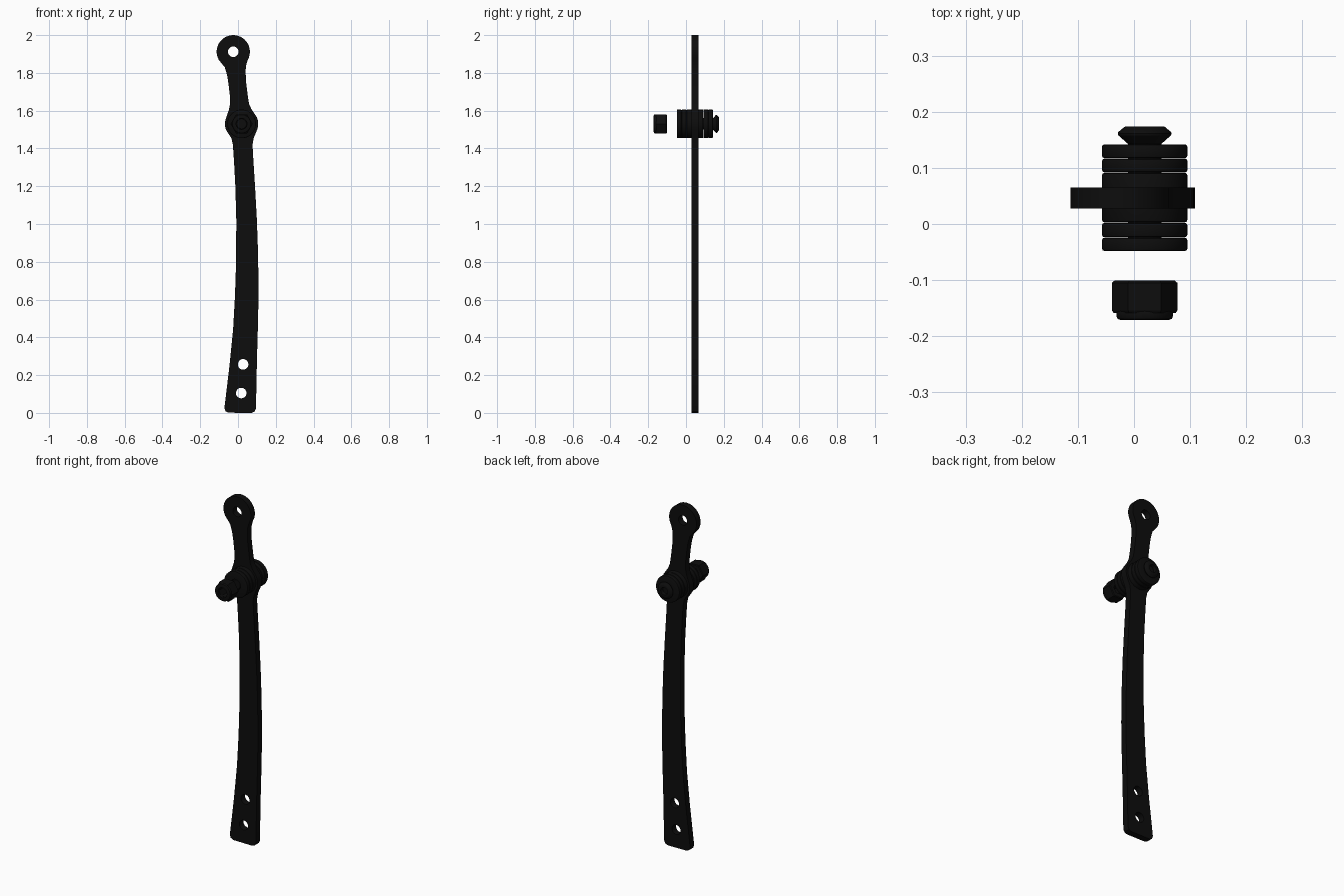
import bpy, bmesh, math

if "Cube" in bpy.data.objects:
    bpy.data.objects.remove(bpy.data.objects["Cube"])

CX, CZ = 0.019, 1.53          # pivot axis
PLATE_Y, PLATE_T = 0.0465, 0.037

black = bpy.data.materials.new("black_metal")
black.diffuse_color = (0.004, 0.004, 0.004, 1)
black.use_nodes = True
black.node_tree.nodes["Principled BSDF"].inputs["Base Color"].default_value = black.diffuse_color


def finish(ob):
    ob.data.materials.clear()
    ob.data.materials.append(black)
    bpy.ops.object.select_all(action='DESELECT')
    ob.select_set(True)
    bpy.context.view_layer.objects.active = ob
    bm = bmesh.new()
    bm.from_mesh(ob.data)
    bmesh.ops.remove_doubles(bm, verts=bm.verts, dist=0.0001)
    bmesh.ops.recalc_face_normals(bm, faces=bm.faces)
    bm.to_mesh(ob.data)
    bm.free()
    bpy.ops.object.shade_smooth_by_angle(angle=math.radians(30))


def arc(cx, cz, r, a0, a1, n):
    return [(cx + r * math.cos(math.radians(a0 + (a1 - a0) * i / n)),
             cz + r * math.sin(math.radians(a0 + (a1 - a0) * i / n))) for i in range(n + 1)]


def lathe(name, rings, closed):
    """Rings are (radius, y, sides); all share one side count. closed joins last to first."""
    n = rings[0][2]
    bm = bmesh.new()
    loops = []
    for r, y, _ in rings:
        loops.append([bm.verts.new((CX + r * math.cos(2 * math.pi * k / n), y,
                                    CZ + r * math.sin(2 * math.pi * k / n))) for k in range(n)])
    pairs = list(zip(loops, loops[1:])) + ([(loops[-1], loops[0])] if closed else [])
    for a, b in pairs:
        for k in range(n):
            bm.faces.new((a[k], a[(k + 1) % n], b[(k + 1) % n], b[k]))
    if not closed:
        bm.faces.new(loops[0])
        bm.faces.new(loops[-1])
    me = bpy.data.meshes.new(name)
    bm.to_mesh(me)
    bm.free()
    ob = bpy.data.objects.new(name, me)
    bpy.context.collection.objects.link(ob)
    finish(ob)
    return ob


def washer(name, y0, y1, r=0.076, hole=0.031, b=0.004):
    lathe(name, [(hole, y0, 48), (r - b, y0, 48), (r - b * .3, y0 + b * .3, 48), (r, y0 + b, 48),
                 (r, y1 - b, 48), (r - b * .3, y1 - b * .3, 48), (r - b, y1, 48), (hole, y1, 48)], True)


# Lever plate: outline anticlockwise, with bolt holes
outline = [(-0.072, 0.025), (-0.066, 0.009), (-0.05, 0.001), (0.072, 0.0), (0.088, 0.007), (0.095, 0.022),
           (0.1, 0.27), (0.106, 0.48), (0.109, 0.65), (0.106, 0.85), (0.1, 1.02), (0.09, 1.2),
           (0.08, 1.36), (0.077, 1.42), (0.083, 1.455)]
outline += arc(CX, CZ, 0.088, -25, 25, 6)
outline += [(0.07, 1.61), (0.059, 1.635), (0.053, 1.67), (0.043, 1.75), (0.04, 1.81), (0.043, 1.84)]
outline += arc(-0.025, 1.912, 0.088, -30, 210, 28)
outline += [(-0.07, 1.83), (-0.058, 1.79), (-0.05, 1.74), (-0.042, 1.67), (-0.042, 1.635), (-0.048, 1.605)]
outline += arc(CX, CZ, 0.088, 155, 205, 6)
outline += [(-0.035, 1.455), (-0.027, 1.42), (-0.021, 1.33), (-0.014, 1.2), (-0.009, 1.02),
            (-0.01, 0.8), (-0.016, 0.62), (-0.026, 0.44), (-0.045, 0.25)]
loops = [outline] + [arc(x, z, r, 0, -345, 23) for x, z, r in
                     ((-0.025, 1.912, 0.028), (CX, CZ, 0.031), (0.027, 0.257, 0.028), (0.017, 0.105, 0.028))]
cu = bpy.data.curves.new("lever_plate", 'CURVE')
cu.dimensions = '2D'
cu.fill_mode = 'BOTH'
cu.extrude = PLATE_T / 2
for pts in loops:
    sp = cu.splines.new('POLY')
    sp.points.add(len(pts) - 1)
    for p, (x, z) in zip(sp.points, pts):
        p.co = (x, z, 0, 1)
    sp.use_cyclic_u = True
plate = bpy.data.objects.new("lever_plate", cu)
bpy.context.collection.objects.link(plate)
plate.rotation_euler = (math.pi / 2, 0, 0)
plate.location = (0, PLATE_Y, 0)
plate.select_set(True)
bpy.context.view_layer.objects.active = plate
bpy.ops.object.convert(target='MESH')
finish(bpy.context.view_layer.objects.active)

# Pivot stack: washers either side of the plate bushing
for i, (y0, y1) in enumerate(((-0.048, -0.0245), (-0.0235, 0.002), (0.003, 0.091),
                              (0.092, 0.1165), (0.1175, 0.142))):
    washer("pivot_bushing" if i == 2 else "pivot_washer_%d" % i, y0, y1)

# Bolt: shank, countersunk head and drive recess
lathe("pivot_bolt", [(r, y, 48) for r, y in
      ((0.026, -0.044), (0.030, -0.040), (0.030, 0.143), (0.047, 0.158), (0.048, 0.161),
       (0.047, 0.164), (0.036, 0.173), (0.034, 0.174), (0.022, 0.174), (0.020, 0.155))], False)

# Lock nut: chamfered hexagon with a round collar in front
lathe("lock_nut", [(r, y, 6) for r, y in
      ((0.031, -0.101), (0.054, -0.101), (0.0585, -0.105), (0.0585, -0.154), (0.055, -0.159), (0.031, -0.159))], True)
washer("nut_collar", -0.171, -0.150, r=0.0505, hole=0.029, b=0.007)
